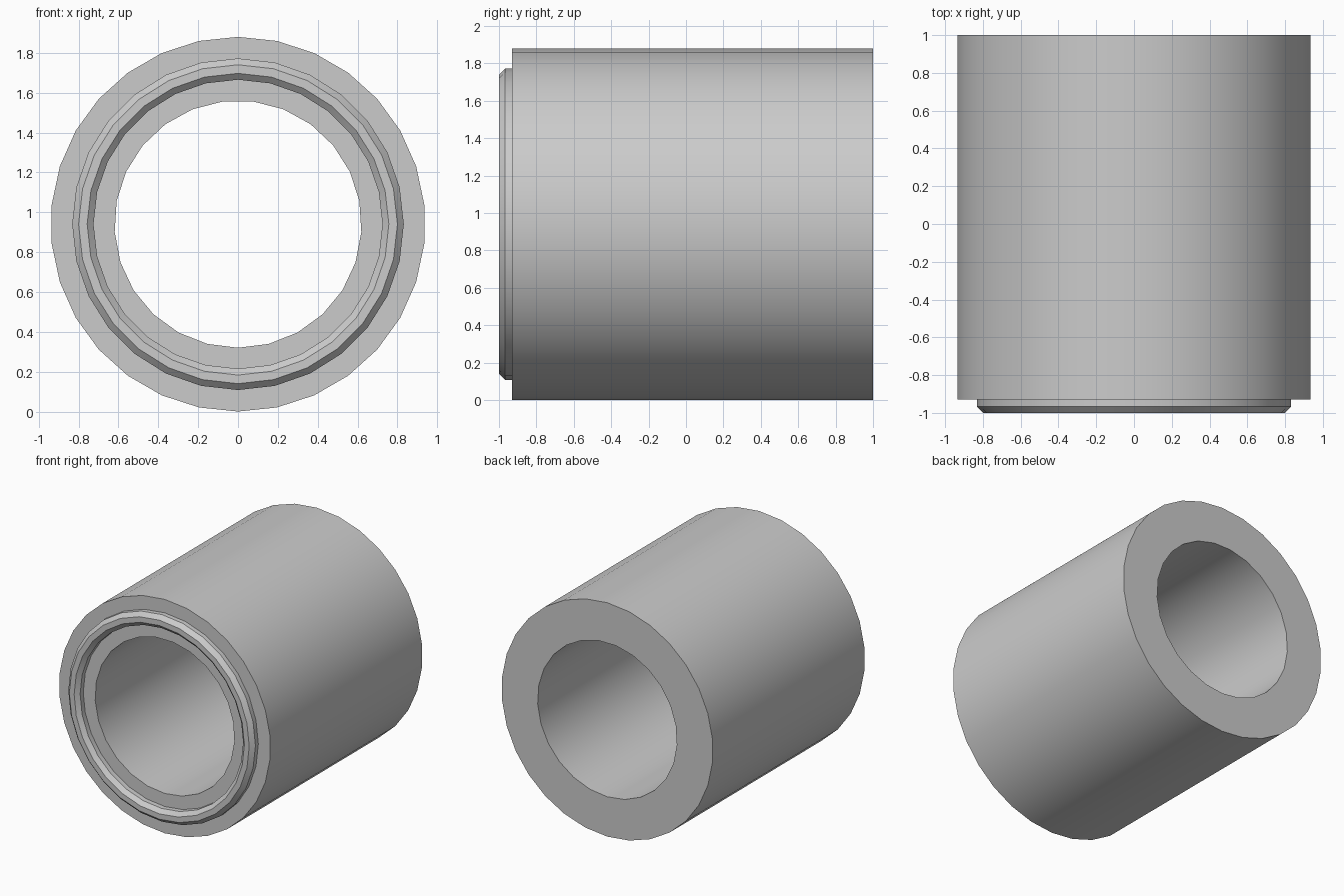
import bpy, bmesh, math

cube = bpy.data.objects.get("Cube")
if cube:
    bpy.data.objects.remove(cube, do_unlink=True)

AXIS_Z = 0.94

grey = bpy.data.materials.new("plain_grey")
grey.use_nodes = True
colour = (0.6, 0.6, 0.6, 1)
grey.diffuse_color = colour
grey.node_tree.nodes["Principled BSDF"].inputs["Base Color"].default_value = colour

# Closed section of the sleeve: radius, y, number of sides
section = [
    (0.94, -0.93, 30),   # shoulder rim
    (0.94, 1.0, 30),     # back rim
    (0.62, 1.0, 25),     # bore, back
    (0.62, -0.93, 25),   # bore, front
    (0.725, -0.93, 28),  # lip, inner base
    (0.725, -0.97, 28),  # lip, inner chamfer
    (0.757, -1.0, 28),
    (0.80, -1.0, 28),    # lip, outer chamfer
    (0.832, -0.967, 28),
    (0.832, -0.93, 28),  # lip, outer base
]


def add_ring(bm, radius, y, sides):
    """Ring about the y axis, starting at its lowest point."""
    ring = []
    for i in range(sides):
        a = math.tau * i / sides
        ring.append(bm.verts.new((radius * math.sin(a), y, AXIS_Z - radius * math.cos(a))))
    return ring


def join_rings(bm, a, b):
    """Quads between equal rings, a triangle strip between unequal ones."""
    na, nb = len(a), len(b)
    if na == nb:
        for i in range(na):
            k = (i + 1) % na
            bm.faces.new((a[i], a[k], b[k], b[i]))
        return
    i = j = 0
    while i < na or j < nb:
        if j == nb or (i < na and (i + 1) * nb <= (j + 1) * na):
            bm.faces.new((a[i % na], a[(i + 1) % na], b[j % nb]))
            i += 1
        else:
            bm.faces.new((a[i % na], b[(j + 1) % nb], b[j % nb]))
            j += 1


# Sleeve with stepped, chamfered front lip
bm = bmesh.new()
rings = [add_ring(bm, *row) for row in section]
for k, ring in enumerate(rings):
    join_rings(bm, ring, rings[(k + 1) % len(rings)])
bmesh.ops.recalc_face_normals(bm, faces=bm.faces[:])
mesh = bpy.data.meshes.new("hollow_sleeve")
bm.to_mesh(mesh)
bm.free()
mesh.materials.append(grey)

sleeve = bpy.data.objects.new("hollow_sleeve", mesh)
bpy.context.collection.objects.link(sleeve)
for obj in bpy.context.selected_objects:
    obj.select_set(False)
sleeve.select_set(True)
bpy.context.view_layer.objects.active = sleeve
bpy.ops.object.shade_smooth_by_angle(angle=math.radians(30))
